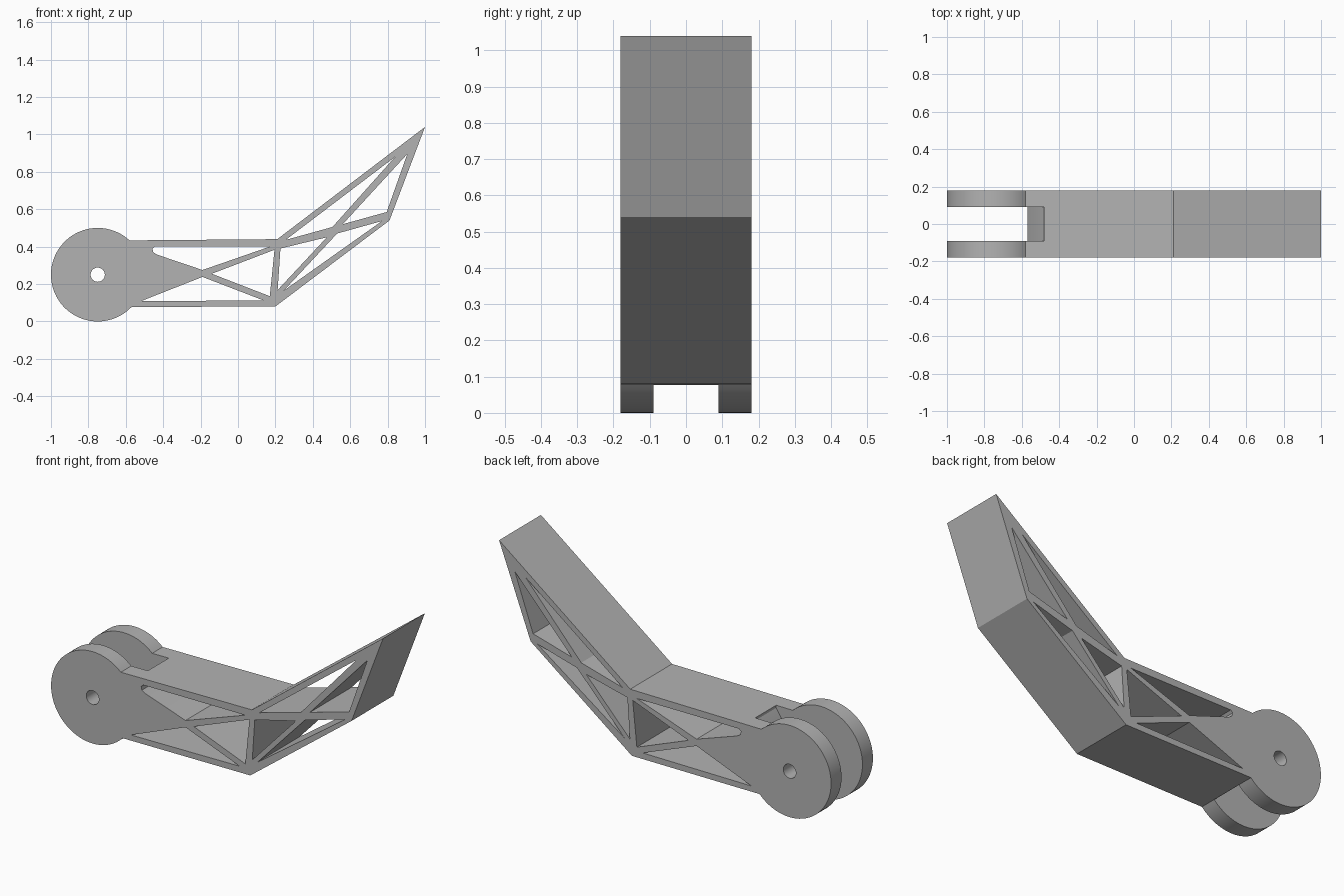
import bpy, bmesh
from math import sin, cos, pi, radians, acos

cube = bpy.data.objects.get("Cube")
if cube:
    bpy.data.objects.remove(cube, do_unlink=True)

HALF_W = 0.18            # half thickness of the arm
HUB = (-0.75, 0.25)      # hinge centre (x, z)
HUB_R = 0.25

grey = bpy.data.materials.new("plain grey")
grey.use_nodes = True
grey.diffuse_color = (0.45, 0.45, 0.45, 1)
grey.node_tree.nodes["Principled BSDF"].inputs["Base Color"].default_value = (0.45, 0.45, 0.45, 1)


def arc(centre, r, start, end, steps):
    return [(centre[0] + r * cos(start + (end - start) * i / steps),
             centre[1] + r * sin(start + (end - start) * i / steps)) for i in range(steps + 1)]


def prisms(name, profiles, half):
    """Extrude closed x-z profiles symmetrically along y into one object."""
    bm = bmesh.new()
    for pts in profiles:
        face = bm.faces.new([bm.verts.new((x, -half, z)) for x, z in pts])
        out = bmesh.ops.extrude_face_region(bm, geom=[face])
        moved = [v for v in out["geom"] if isinstance(v, bmesh.types.BMVert)]
        bmesh.ops.translate(bm, verts=moved, vec=(0, 2 * half, 0))
    bmesh.ops.recalc_face_normals(bm, faces=bm.faces)
    mesh = bpy.data.meshes.new(name)
    bm.to_mesh(mesh)
    bm.free()
    mesh.materials.append(grey)
    obj = bpy.data.objects.new(name, mesh)
    bpy.context.collection.objects.link(obj)
    return obj


def cut(target, cutter):
    bpy.context.view_layer.objects.active = target
    mod = target.modifiers.new("cut", "BOOLEAN")
    mod.operation, mod.solver, mod.object = "DIFFERENCE", "EXACT", cutter
    bpy.ops.object.modifier_apply(modifier=mod.name)
    bpy.data.objects.remove(cutter, do_unlink=True)


# Outline: round hinge hub, straight bar, then the raised pointed arm
join = acos(0.17 / HUB_R)
hub_arc = arc(HUB, HUB_R, join, 2 * pi - join + 0.06, 72)
arm = prisms("hinged_truss_arm", [hub_arc + [
    (0.2, 0.08), (0.81, 0.54), (1.0, 1.04), (0.21, 0.44)]], HALF_W)

# Truss windows through the bar and the raised arm, plus the hinge pin hole
windows = [
    [(-0.445, 0.4), (-0.457, 0.388), (-0.453, 0.37), (-0.435, 0.358), (-0.19, 0.275), (0.17, 0.4)],
    [(-0.52, 0.108), (-0.19, 0.238), (0.135, 0.113)],
    [(-0.14, 0.255), (0.195, 0.383), (0.17, 0.135)],
    [(0.227, 0.39), (0.475, 0.45), (0.212, 0.168)],
    [(0.245, 0.165), (0.53, 0.47), (0.77, 0.537)],
    [(0.255, 0.436), (0.505, 0.505), (0.84, 0.88)],
    [(0.905, 0.895), (0.795, 0.585), (0.56, 0.52)],
    arc(HUB, 0.038, 0, 2 * pi, 32)[:-1],
]
cut(arm, prisms("window_cutter", windows, 0.3))

# Fork slot between the two hub cheeks, with a sloped stop at its end
slot = [(-1.1, -0.1), (-0.57, -0.1), (-0.57, 0.25), (-0.52, 0.36),
        (-0.48, 0.42), (-0.48, 0.6), (-1.1, 0.6)]
cut(arm, prisms("slot_cutter", [slot], 0.09))

# Smooth the round parts, keep the edges crisp
bpy.ops.object.select_all(action="DESELECT")
arm.select_set(True)
bpy.context.view_layer.objects.active = arm
bpy.ops.object.shade_smooth_by_angle(angle=radians(15))
